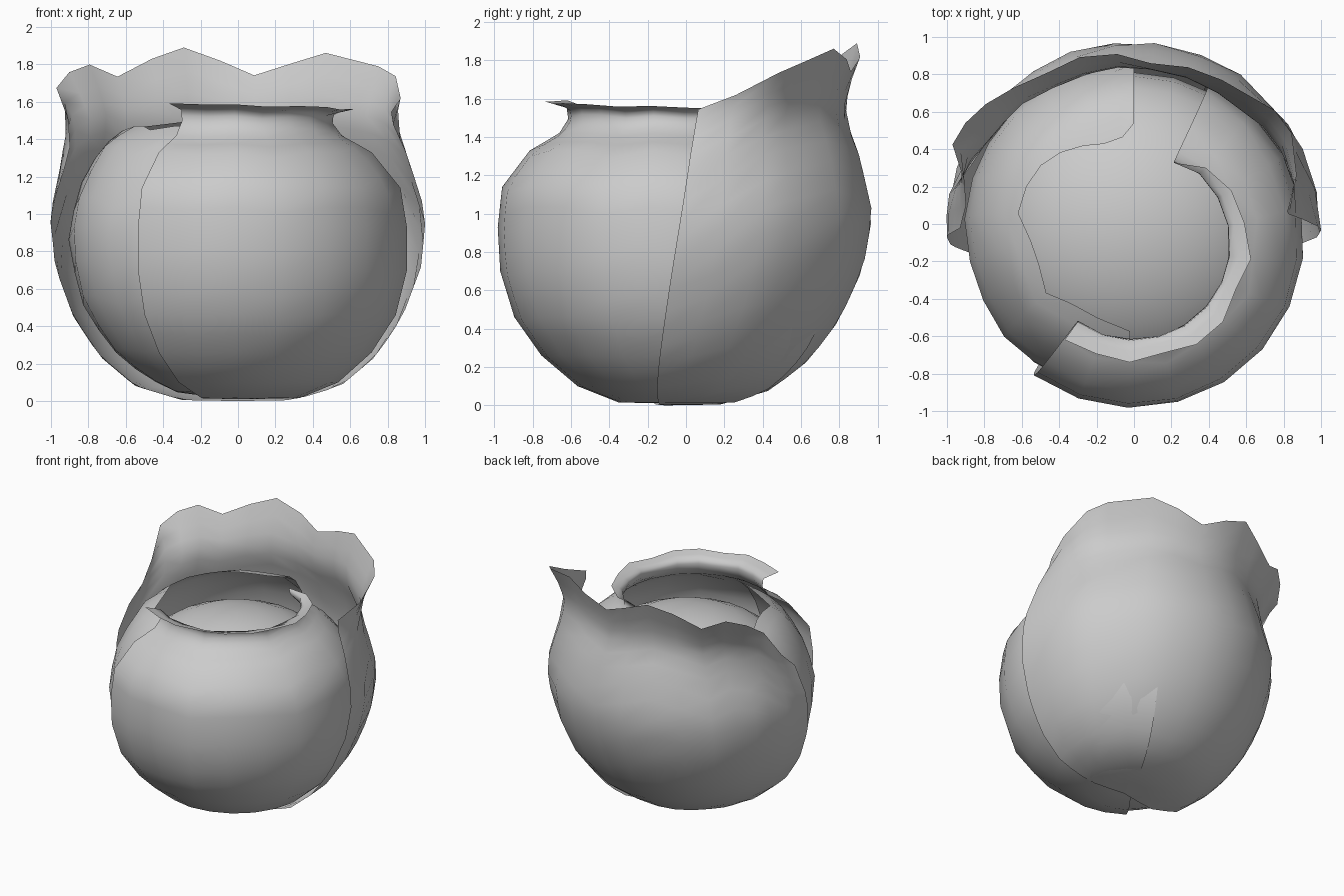
import bpy, math

if "Cube" in bpy.data.objects:
    bpy.data.objects.remove(bpy.data.objects["Cube"])


def lerp_table(table, x):
    """Linear interpolation in a sorted list of tuples (x, a, b, ...)."""
    x = min(max(x, table[0][0]), table[-1][0])
    for p, q in zip(table, table[1:]):
        if x <= q[0]:
            f = (x - p[0]) / (q[0] - p[0])
            return [a + (b - a) * f for a, b in zip(p[1:], q[1:])]


def petal(name, profile, rim, split=1, rows=14, widen=0.0, shift=(0, 0), tilt=(0, 0)):
    """Curved sheet. profile: (radius, z) from base to lip.
    rim: (angle, how far up the profile the edge lies, extra flare)."""
    table = [(i, r, z) for i, (r, z) in enumerate(profile)]
    mid = (rim[0][0] + rim[-1][0]) / 2
    angles = [p[0] + (q[0] - p[0]) * k / split for p, q in zip(rim, rim[1:]) for k in range(split)]
    angles.append(rim[-1][0])
    verts, faces = [], []
    for a in angles:
        top, flare = lerp_table(rim, a)
        for j in range(rows + 1):
            s = j / rows
            r, z = lerp_table(table, s * top)
            r += flare * max(0, s - 0.75) / 0.25
            ang = math.radians(mid + (a - mid) * (1 + widen * (1 - s)))
            x, y = r * math.cos(ang), r * math.sin(ang)
            lift = max(0, z - 1.4) / 0.2
            verts.append((x, y + shift[0] + shift[1] * z, z + lift * (tilt[0] * x + tilt[1] * y)))
    n = rows + 1
    for i in range(len(angles) - 1):
        for j in range(rows):
            faces.append((i * n + j, (i + 1) * n + j, (i + 1) * n + j + 1, i * n + j + 1))
    mesh = bpy.data.meshes.new(name)
    mesh.from_pydata(verts, [], faces)
    mesh.shade_smooth()
    obj = bpy.data.objects.new(name, mesh)
    bpy.context.collection.objects.link(obj)
    return obj


# Tall back petal with a ruffled, flaring rim
petal("back_petal",
      [(0.0, 0.0), (0.3, 0.005), (0.55, 0.08), (0.74, 0.24), (0.88, 0.45), (0.98, 0.72),
       (1.005, 1.0), (0.91, 1.3), (0.82, 1.5), (0.82, 1.65), (0.89, 1.89)],
      [(3, 8.3, 0), (15, 8.8, 0.08), (28, 9.36, 0.11), (37, 9.58, 0.08), (57, 9.88, -0.02),
       (70, 9.65, -0.02), (84, 9.38, -0.02), (96, 9.7, 0), (109, 10, 0), (121, 9.75, 0.02),
       (133, 9.35, 0.1), (143, 9.62, 0.13), (151, 9.45, 0.18), (158, 9.1, 0.22),
       (167, 8.0, 0.11), (174, 7.3, 0.02), (181, 6.8, 0.0)],
      rows=20, widen=0.12, shift=(-0.11, 0.085))

# Rounded left petal wrapping the core
petal("left_petal",
      [(0.0, 0.015), (0.3, 0.035), (0.5, 0.13), (0.69, 0.29), (0.84, 0.53), (0.91, 0.85),
       (0.86, 1.13), (0.73, 1.36), (0.6, 1.46), (0.42, 1.51)],
      [(90, 8.5, 0), (98, 8.9, 0), (112, 8.95, 0), (125, 8.7, 0), (138, 8.4, 0), (150, 8.15, 0),
       (163, 8.0, 0), (177, 7.85, 0), (192, 8.2, 0), (206, 8.2, 0), (220, 7.9, 0), (233, 8.2, 0),
       (250, 8.2, 0), (268, 8.0, 0)],
      shift=(-0.09, 0.08))

# Front and right petal with a pinched neck and an out-turned lip
petal("front_petal",
      [(0.0, 0.01), (0.33, 0.015), (0.54, 0.1), (0.72, 0.26), (0.85, 0.46), (0.91, 0.7),
       (0.91, 0.93), (0.875, 1.14), (0.72, 1.33), (0.56, 1.42), (0.51, 1.49), (0.515, 1.545), (0.63, 1.575)],
      [(-126, 12, 0), (-109, 11.9, 0.0), (-92, 12, 0), (-75, 11.75, 0), (-58, 12, 0), (-41, 12, 0),
       (-24, 11.7, 0), (-7, 12, 0), (11, 11.75, 0), (29, 11.7, 0), (47, 11.4, 0), (64, 11, -0.03)],
      rows=24, shift=(-0.02, -0.057), tilt=(-0.025, -0.02))

# Closed bud inside, seen through the opening
bpy.ops.mesh.primitive_uv_sphere_add(segments=24, ring_count=14, radius=1, location=(0, -0.02, 0.8))
core = bpy.context.object
core.name = "inner_bud"
core.scale = (0.83, 0.83, 0.62)
bpy.ops.object.shade_smooth()
